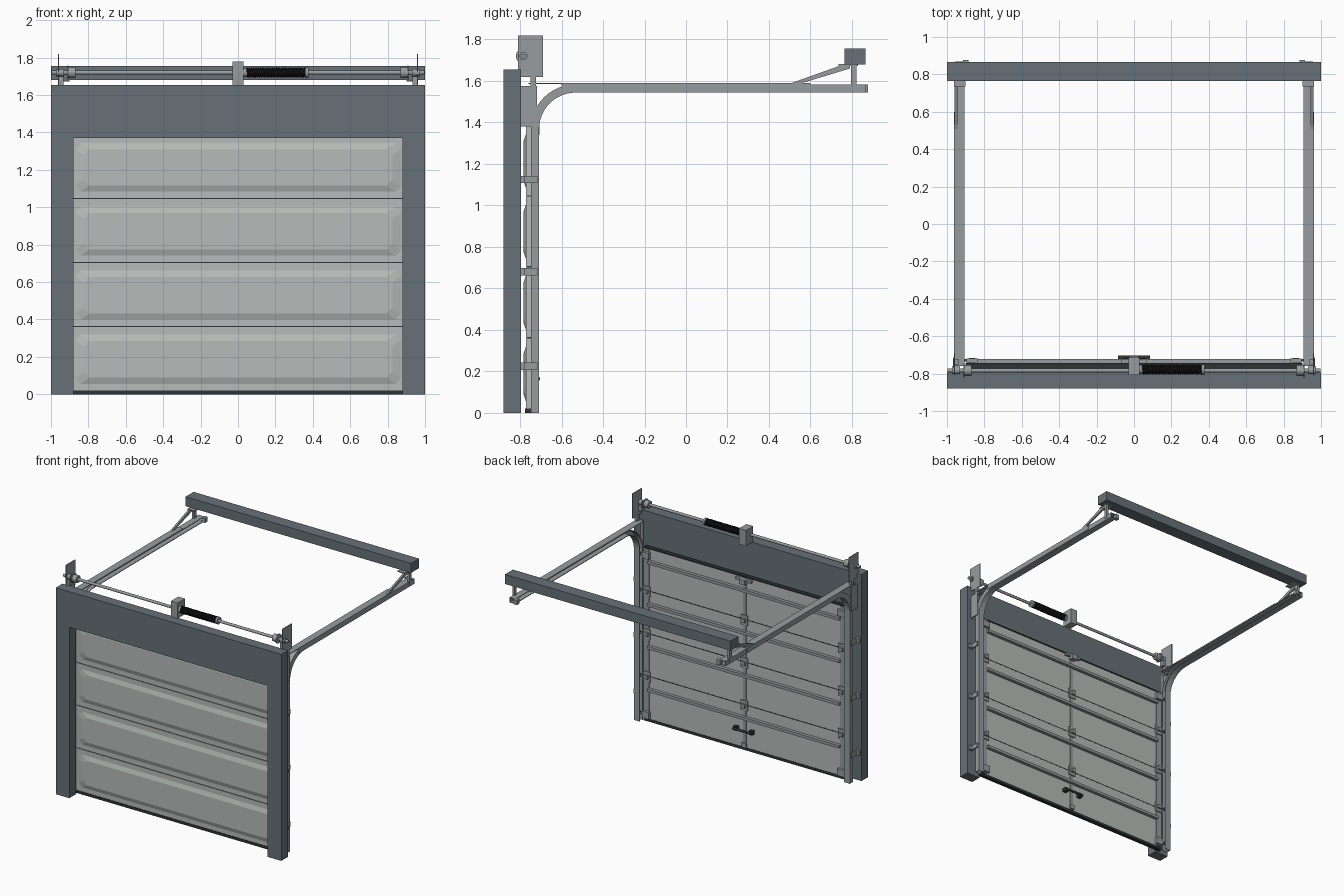
import bpy, bmesh, math
from mathutils import Vector, Matrix

if "Cube" in bpy.data.objects:
    bpy.data.objects.remove(bpy.data.objects["Cube"])


def material(name, col):
    m = bpy.data.materials.new(name)
    m.diffuse_color = (*col, 1)
    m.use_nodes = True
    m.node_tree.nodes["Principled BSDF"].inputs["Base Color"].default_value = m.diffuse_color
    return m


FRAME = material("slate_frame", (0.135, 0.165, 0.185))
PANEL = material("pale_panel", (0.47, 0.50, 0.48))
STEEL = material("galvanised_steel", (0.31, 0.335, 0.345))
DARK = material("dark_rubber", (0.03, 0.033, 0.036))
SPRING = material("black_spring", (0.012, 0.012, 0.013))


def finish(name, bm, mat, smooth=False):
    bmesh.ops.recalc_face_normals(bm, faces=bm.faces)
    me = bpy.data.meshes.new(name)
    bm.to_mesh(me)
    bm.free()
    me.materials.append(mat)
    if smooth:
        me.shade_smooth()
        me.set_sharp_from_angle(angle=0.6)
    ob = bpy.data.objects.new(name, me)
    bpy.context.collection.objects.link(ob)
    return ob


def add_box(bm, x0, x1, y0, y1, z0, z1):
    m = Matrix.Translation(((x0 + x1) / 2, (y0 + y1) / 2, (z0 + z1) / 2))
    m = m @ Matrix.Diagonal((abs(x1 - x0), abs(y1 - y0), abs(z1 - z0), 1))
    bmesh.ops.create_cube(bm, size=1, matrix=m)


def boxes(name, mat, items):
    bm = bmesh.new()
    for it in items:
        add_box(bm, *it)
    return finish(name, bm, mat)


def rods(name, mat, items, seg=20):
    """Cylinders along x: (x0, x1, y, z, radius)."""
    bm = bmesh.new()
    for x0, x1, y, z, r in items:
        m = Matrix.Translation(((x0 + x1) / 2, y, z)) @ Matrix.Rotation(math.pi / 2, 4, 'Y')
        bmesh.ops.create_cone(bm, cap_ends=True, segments=seg, radius1=r, radius2=r,
                              depth=abs(x1 - x0), matrix=m)
    return finish(name, bm, mat, True)


def prism(name, mat, pts, x0, x1):
    """Extrude a (y, z) outline along x."""
    bm = bmesh.new()
    f = bm.faces.new([bm.verts.new((x0, y, z)) for y, z in pts])
    r = bmesh.ops.extrude_face_region(bm, geom=[f])
    bmesh.ops.translate(bm, vec=(x1 - x0, 0, 0),
                        verts=[v for v in r["geom"] if isinstance(v, bmesh.types.BMVert)])
    return finish(name, bm, mat)


# Wall frame: one portal outline, with two legs and a header
bm = bmesh.new()
outline = [(-1, 0), (-0.88, 0), (-0.88, 1.37), (0.88, 1.37), (0.88, 0), (1, 0), (1, 1.655), (-1, 1.655)]
f = bm.faces.new([bm.verts.new((x, -0.88, z)) for x, z in outline])
r = bmesh.ops.extrude_face_region(bm, geom=[f])
bmesh.ops.translate(bm, vec=(0, 0.085, 0), verts=[v for v in r["geom"] if isinstance(v, bmesh.types.BMVert)])
finish("wall_frame", bm, FRAME)

# Door sections, each with a raised chamfered field on the front
SEAMS = [0.018, 0.362, 0.704, 1.046, 1.386]
for i in range(4):
    z0, z1 = SEAMS[i] + 0.003, SEAMS[i + 1] - 0.003
    bm = bmesh.new()
    add_box(bm, -0.9, 0.9, -0.772, -0.748, z0, z1)
    rings = []
    for hx, y, lo, hi in ((0.872, -0.772, z0 + 0.035, z1 - 0.04), (0.825, -0.783, z0 + 0.068, z1 - 0.073)):
        c = 0.03    # clipped corners
        pts = [(-hx + c, lo), (hx - c, lo), (hx, lo + c), (hx, hi - c),
               (hx - c, hi), (-hx + c, hi), (-hx, hi - c), (-hx, lo + c)]
        rings.append([bm.verts.new((x, y, z)) for x, z in pts])
    for k in range(8):
        n = (k + 1) % 8
        bm.faces.new((rings[0][k], rings[0][n], rings[1][n], rings[1][k]))
    bm.faces.new(rings[1])
    finish(f"door_section_{i + 1}", bm, PANEL)

# Seals: section joints, bottom and top strips
boxes("joint_seals", DARK, [(-0.895, 0.895, -0.768, -0.7475, z - 0.004, z + 0.004) for z in SEAMS[1:4]])
boxes("bottom_seal", DARK, [(-0.9, 0.9, -0.776, -0.745, 0, 0.021)])
boxes("top_seal", DARK, [(-0.9, 0.9, -0.776, -0.744, 1.383, 1.393)])

# Stiles, horizontal struts and hinges on the inside of the door
boxes("door_stiles", STEEL, [(x - w, x + w, -0.748, -0.741, 0.022, 1.383)
                             for x, w in ((-0.872, 0.024), (0, 0.014), (0.872, 0.024))])
boxes("door_struts", STEEL, [(-0.85, 0.85, -0.748, -0.722, z - 0.113, z - 0.09) for z in SEAMS[1:]])
hinges = []
for z in SEAMS[1:4]:
    for x, w in ((-0.865, 0.03), (0, 0.03), (0.865, 0.03)):
        hinges += [(x - w, x + w, -0.742, -0.734, z - 0.04, z + 0.04),
                   (x - w * 0.6, x + w * 0.6, -0.736, -0.717, z - 0.014, z + 0.014)]
for x in (-0.865, 0.865):
    hinges += [(x - 0.03, x + 0.03, -0.742, -0.72, 1.31, 1.36),
               (x - 0.03, x + 0.03, -0.742, -0.72, 0.03, 0.085)]
hinges += [(-0.07, 0.07, -0.742, -0.722, 1.36, 1.38), (-0.025, 0.025, -0.742, -0.706, 1.34, 1.38),
           (-0.02, 0.02, -0.742, -0.73, 0.025, 0.06)]
boxes("hinges", STEEL, hinges)
roller_z = [0.06] + SEAMS[1:4] + [1.335]
rods("roller_axles", STEEL, [(s * 0.85, s * 0.94, -0.729, z, 0.006) for s in (-1, 1) for z in roller_z], 10)
rods("rollers", DARK, [(s * 0.92, s * 0.945, -0.729, z, 0.014) for s in (-1, 1) for z in roller_z], 14)

# Lift handle
boxes("handle_mounts", DARK, [(s * 0.055, s * 0.085, -0.748, -0.715, 0.15, 0.18) for s in (-1, 1)])
rods("handle_bar", DARK, [(-0.085, 0.085, -0.712, 0.165, 0.009)], 12)

# Track path in (y, z): up, around the bend, then back; with outward normals
path = [((-0.728, 0.0), (-1, 0))]
for k in range(13):
    a = math.pi - k * math.pi / 24
    n = (math.cos(a), math.sin(a))
    path.append(((-0.532 + 0.196 * n[0], 1.368 + 0.196 * n[1]), n))
path.append(((0.868, 1.564), (0, 1)))
# C-shaped cross-section: (x, offset along the normal), open towards the door
SECTION = [(0.906, 0.02), (0.958, 0.02), (0.958, -0.02), (0.906, -0.02),
           (0.906, -0.015), (0.953, -0.015), (0.953, 0.015), (0.906, 0.015)]

for s, side in ((-1, "left"), (1, "right")):
    bm = bmesh.new()
    rings = [[bm.verts.new((s * x, p[0] + n[0] * o, p[1] + n[1] * o)) for x, o in SECTION] for p, n in path]
    for a, b in zip(rings, rings[1:]):
        for k in range(8):
            bm.faces.new((a[k], a[(k + 1) % 8], b[(k + 1) % 8], b[k]))
    bm.faces.new(rings[0])
    bm.faces.new(rings[-1])
    finish(f"{side}_track", bm, STEEL, True)

    boxes(f"{side}_track_angle", STEEL, [
        (s * 0.906, s * 0.963, -0.76, 0.6, 1.585, 1.59),
        (s * 0.958, s * 0.963, -0.6, 0.6, 1.55, 1.59),
        (s * 0.885, s * 0.915, 0.845, 0.878, 1.545, 1.583)])
    # Brackets fixing the track to the frame
    br = []
    for z in (0.225, 0.68, 1.125):
        br += [(s * 0.956, s * 0.968, -0.795, -0.715, z - 0.018, z + 0.018),
               (s * 0.956, s * 0.99, -0.797, -0.775, z - 0.018, z + 0.018)]
    boxes(f"{side}_wall_brackets", STEEL, br)
    boxes(f"{side}_corner_plate", STEEL, [
        (s * 0.957, s * 0.965, -0.795, -0.718, 1.38, 1.575),
        (s * 0.935, s * 0.965, -0.797, -0.79, 1.38, 1.575),
        (s * 0.938, s * 0.962, -0.75, -0.722, 1.57, 1.63)])
    # Bearing plate for the shaft
    boxes(f"{side}_bearing_plate", STEEL, [
        (s * 0.956, s * 0.962, -0.81, -0.69, 1.62, 1.82),
        (s * 0.932, s * 0.956, -0.80, -0.765, 1.655, 1.70)])
    rods(f"{side}_cable_drum", STEEL, [
        (s * 0.868, s * 0.908, -0.783, 1.72, 0.029), (s * 0.905, s * 0.912, -0.783, 1.72, 0.037),
        (s * 0.93, s * 0.972, -0.783, 1.72, 0.02)])
    # Rear hanger: upright, foot plate and diagonal brace
    boxes(f"{side}_hanger", STEEL, [
        (s * 0.945, s * 0.963, 0.795, 0.822, 1.56, 1.68),
        (s * 0.90, s * 0.963, 0.735, 0.83, 1.673, 1.681)])
    prism(f"{side}_hanger_brace", STEEL,
          [(0.50, 1.587), (0.55, 1.587), (0.79, 1.66), (0.79, 1.678), (0.755, 1.678)], s * 0.945, s * 0.96)

# Rear cross beam
boxes("rear_beam", FRAME, [(-1, 1, 0.765, 0.866, 1.68, 1.756)])

# Torsion shaft, centre bracket and spring
rods("torsion_shaft", STEEL, [(-0.998, 0.998, -0.783, 1.72, 0.011)])
boxes("centre_bracket", STEEL, [(-0.03, 0.03, -0.807, -0.715, 1.655, 1.78)])
rods("spring_cones", STEEL, [(0.03, 0.05, -0.778, 1.72, 0.024), (0.362, 0.378, -0.778, 1.72, 0.028)])
rods("spring_core", SPRING, [(0.045, 0.365, -0.778, 1.72, 0.02)])
curve = bpy.data.curves.new("torsion_spring", 'CURVE')
curve.dimensions = '3D'
curve.bevel_depth = 0.0045
curve.bevel_resolution = 1
turns, seg = 26, 14
sp = curve.splines.new('POLY')
sp.points.add(turns * seg)
for k, p in enumerate(sp.points):
    a = 2 * math.pi * k / seg
    p.co = (0.045 + 0.32 * k / (turns * seg), -0.778 + 0.024 * math.cos(a), 1.72 + 0.024 * math.sin(a), 1)
curve.materials.append(SPRING)
bpy.context.collection.objects.link(bpy.data.objects.new("torsion_spring", curve))
